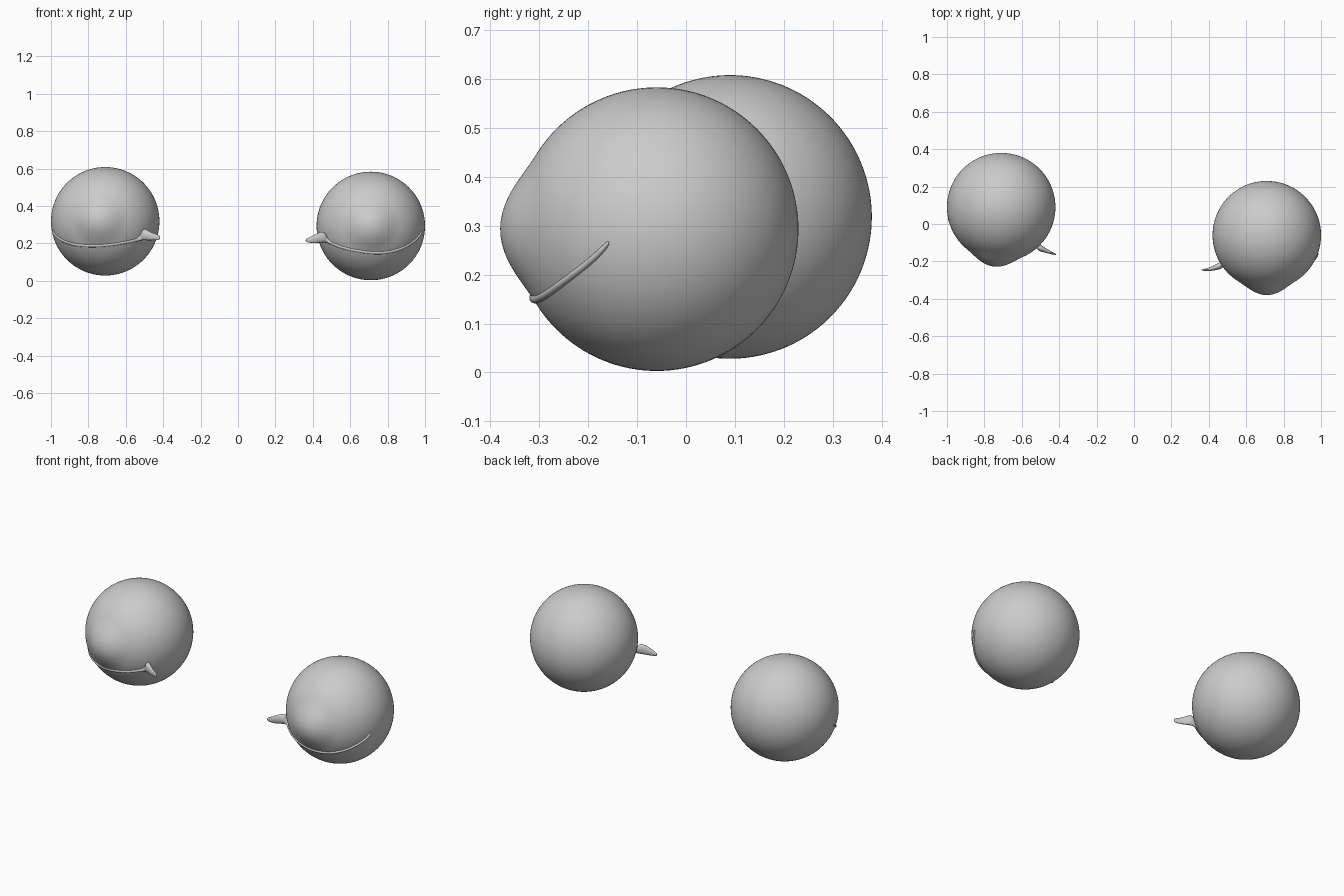
import bpy, bmesh, math
from mathutils import Vector

if "Cube" in bpy.data.objects:
    bpy.data.objects.remove(bpy.data.objects["Cube"])

R = 0.29          # eyeball radius
BULGE = 0.03      # cornea height above the ball
EDGE = math.radians(32)


def surface_radius(d, axis):
    a = d.angle(axis)
    return R + (BULGE * 0.5 * (1 + math.cos(math.pi * a / EDGE)) if a < EDGE else 0)


def finish(name, bm):
    bmesh.ops.recalc_face_normals(bm, faces=bm.faces)
    for f in bm.faces:
        f.smooth = True
    me = bpy.data.meshes.new(name)
    bm.to_mesh(me)
    bm.free()
    ob = bpy.data.objects.new(name, me)
    bpy.context.collection.objects.link(ob)
    return ob


# Ball with its cornea swelling around the gaze axis
def eyeball(name, centre, axis):
    bm = bmesh.new()
    bmesh.ops.create_uvsphere(bm, u_segments=96, v_segments=64, radius=1)
    turn = Vector((0, 0, 1)).rotation_difference(axis)
    for v in bm.verts:
        d = turn @ v.co.normalized()
        v.co = centre + d * surface_radius(d, axis)
    finish(name, bm)


# Lower lid tear line lofted into the fleshy inner corner
def tear_line(name, centre, axis, corner, strip):
    sections = []
    for x, y, z, h, t in corner:
        sections.append((Vector((x, y, z)), Vector((0, 0, 1)), Vector((0, -1, 0)), h, t))
    for x, z in strip:
        dx, dz = x - centre.x, z - centre.z
        d = Vector((dx, -math.sqrt(max(R * R - dx * dx - dz * dz, 0)), dz)).normalized()
        up = (Vector((0, 0, 1)) - d * d.z).normalized()
        p = centre + d * (surface_radius(d, axis) + 0.002)
        sections.append((p, up, d, 0.009, 0.008))
    bm = bmesh.new()
    n = 8
    rings = []
    for p, up, out, h, t in sections:
        rings.append([bm.verts.new(p + up * h * math.cos(2 * math.pi * i / n)
                                   + out * t * math.sin(2 * math.pi * i / n)) for i in range(n)])
    for a, b in zip(rings, rings[1:]):
        for i in range(n):
            bm.faces.new((a[i], a[(i + 1) % n], b[(i + 1) % n], b[i]))
    bm.faces.new(rings[0])
    bm.faces.new(rings[-1])
    ob = finish(name, bm)
    sub = ob.modifiers.new("smooth", 'SUBSURF')
    sub.levels = sub.render_levels = 2


# Eye on the +x side, looking straight ahead
c = Vector((0.71, -0.06, 0.293))
ax = Vector((0, -1, 0))
eyeball("eyeball_right", c, ax)
tear_line("tear_line_right", c, ax,
          [(0.36, -0.245, 0.215, 0.009, 0.004), (0.39, -0.245, 0.219, 0.019, 0.008),
           (0.42, -0.238, 0.227, 0.028, 0.013), (0.45, -0.226, 0.234, 0.033, 0.020),
           (0.47, -0.220, 0.232, 0.028, 0.020)],
          [(0.485, 0.208), (0.52, 0.192), (0.58, 0.172), (0.65, 0.158), (0.71, 0.151),
           (0.77, 0.149), (0.83, 0.158), (0.88, 0.175), (0.93, 0.203), (0.965, 0.235),
           (0.983, 0.268)])

# Eye on the -x side, turned slightly outward
c = Vector((-0.71, 0.09, 0.318))
ax = Vector((-0.13, -0.99, 0.03)).normalized()
eyeball("eyeball_left", c, ax)
tear_line("tear_line_left", c, ax,
          [(-0.415, -0.163, 0.231, 0.013, 0.004), (-0.44, -0.155, 0.233, 0.018, 0.008),
           (-0.47, -0.143, 0.239, 0.025, 0.013), (-0.495, -0.130, 0.247, 0.034, 0.020),
           (-0.512, -0.125, 0.248, 0.033, 0.020)],
          [(-0.53, 0.220), (-0.57, 0.212), (-0.63, 0.200), (-0.70, 0.191), (-0.77, 0.187),
           (-0.84, 0.189), (-0.89, 0.197), (-0.94, 0.216), (-0.975, 0.242), (-0.99, 0.268)])
